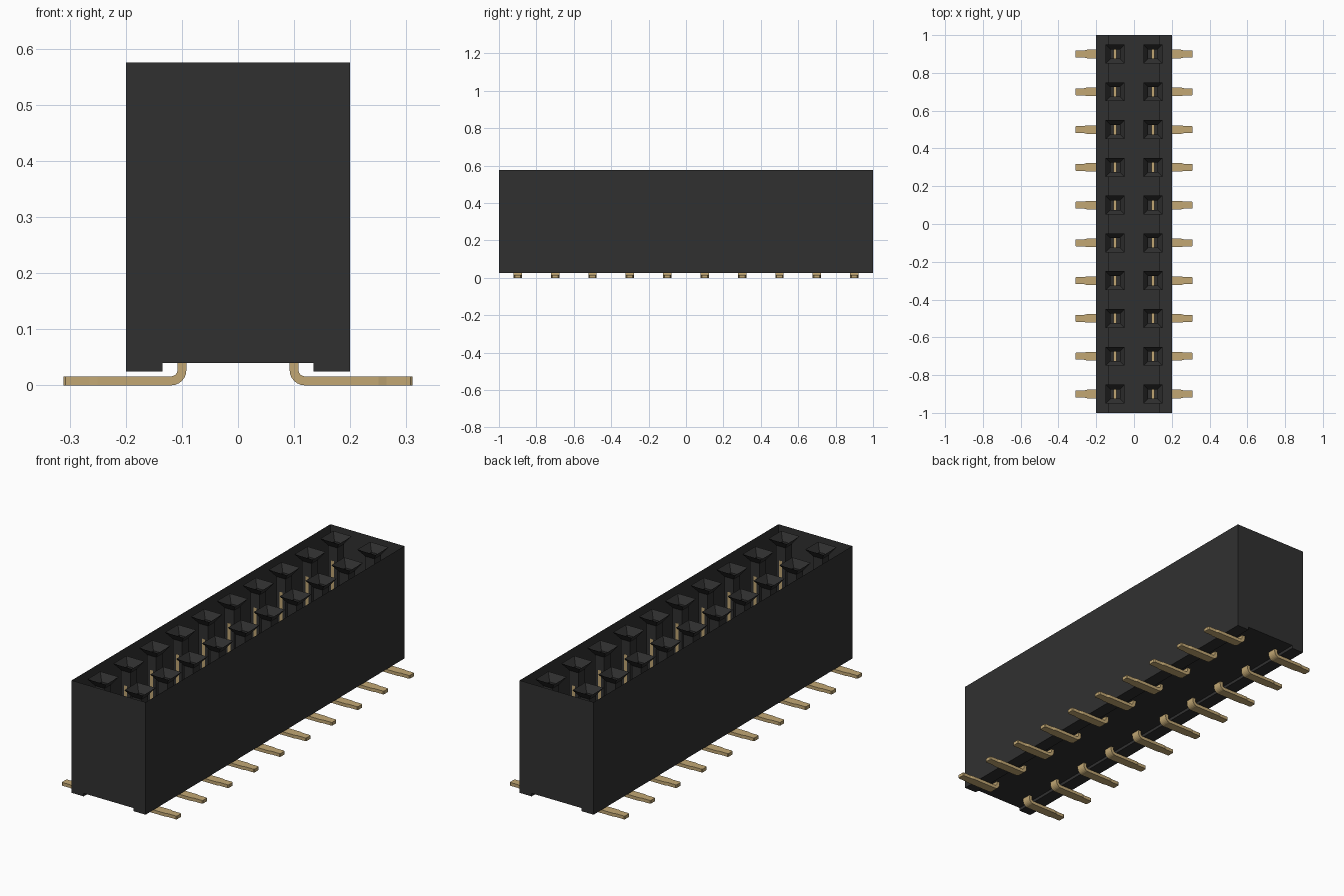
import bpy
import bmesh
import math

cube = bpy.data.objects.get("Cube")
if cube:
    bpy.data.objects.remove(cube)


def material(name, rgb):
    m = bpy.data.materials.new(name)
    m.use_nodes = True
    m.diffuse_color = (*rgb, 1)
    bsdf = next(n for n in m.node_tree.nodes if n.type == 'BSDF_PRINCIPLED')
    bsdf.inputs["Base Color"].default_value = (*rgb, 1)
    bsdf.inputs["Roughness"].default_value = 0.6
    return m


BLACK = material("black plastic", (0.03, 0.03, 0.03))
GOLD = material("gold metal", (0.54, 0.39, 0.175))


def finish(name, bm, mat, closed=True):
    if closed:
        bmesh.ops.recalc_face_normals(bm, faces=bm.faces[:])
    me = bpy.data.meshes.new(name)
    bm.to_mesh(me)
    bm.free()
    me.materials.append(mat)
    ob = bpy.data.objects.new(name, me)
    bpy.context.collection.objects.link(ob)
    return ob


def loft(bm, rings, cyclic=True):
    """Bridge successive rings of points with quads and return the vertex rings."""
    vs = [[bm.verts.new(p) for p in r] for r in rings]
    n = len(vs[0])
    for a, b in zip(vs, vs[1:]):
        for i in range(n if cyclic else n - 1):
            j = (i + 1) % n
            bm.faces.new((a[i], a[j], b[j], b[i]))
    return vs


TOP, FLOOR, FOOT = 0.575, 0.04, 0.025
ROWS = (-0.1, 0.1)
PITCH = [-0.9 + 0.2 * i for i in range(10)]

# Housing: open-topped shell with a raised floor between two long feet
half = [(0.2, TOP), (0.2, FOOT), (0.135, FOOT), (0.135, FLOOR)]
profile = [(-x, z) for x, z in half] + [(x, z) for x, z in reversed(half)]
bm = bmesh.new()
ends = loft(bm, [[(x, y, z) for x, z in profile] for y in (-1, 1)], cyclic=False)
bm.faces.new(ends[0])
bm.faces.new(list(reversed(ends[1])))
finish("housing", bm, BLACK)


# Sockets: square funnels leading into square tubes
def square(cx, cy, h, z):
    return [(cx + sx * h, cy + sy * h, z)
            for sx, sy in ((-1, -1), (1, -1), (1, 1), (-1, 1))]


bm = bmesh.new()
for cx in ROWS:
    for cy in PITCH:
        loft(bm, [square(cx, cy, 0.05, TOP),
                  square(cx, cy, 0.025, TOP - 0.035),
                  square(cx, cy, 0.025, FLOOR)])
finish("sockets", bm, BLACK, closed=False)

# Contact pin sections: (inner point, outer point, half width in y)
T, R = 0.016, 0.011
bend_x, bend_z = 0.108 + R, T + R
sections = [((0.092, 0.47), (0.108, 0.47), 0.0253),
            ((0.092, 0.06), (0.108, 0.06), 0.0253),
            ((0.092, 0.05), (0.108, 0.05), 0.0225)]
for k in range(7):
    a = math.pi + k * math.pi / 12
    c, s = math.cos(a), math.sin(a)
    sections.append(((bend_x + (R + T) * c, bend_z + (R + T) * s),
                     (bend_x + R * c, bend_z + R * s), 0.0225))
for x, w in ((0.25, 0.0225), (0.265, 0.0185), (0.307, 0.0185), (0.311, 0.015)):
    sections.append(((x, 0), (x, T), w))


def add_pin(bm, side, cy):
    rings = []
    for (ax, az), (bx, bz), w in sections:
        rings.append([(side * ax, cy - w, az), (side * bx, cy - w, bz),
                      (side * bx, cy + w, bz), (side * ax, cy + w, az)])
    vs = loft(bm, rings)
    bm.faces.new(vs[0])
    bm.faces.new(vs[-1])


# Two mirrored rows of bent surface-mount pins
for name, side in (("left_pins", 1), ("right_pins", -1)):
    bm = bmesh.new()
    for cy in PITCH:
        add_pin(bm, side, cy)
    finish(name, bm, GOLD)
